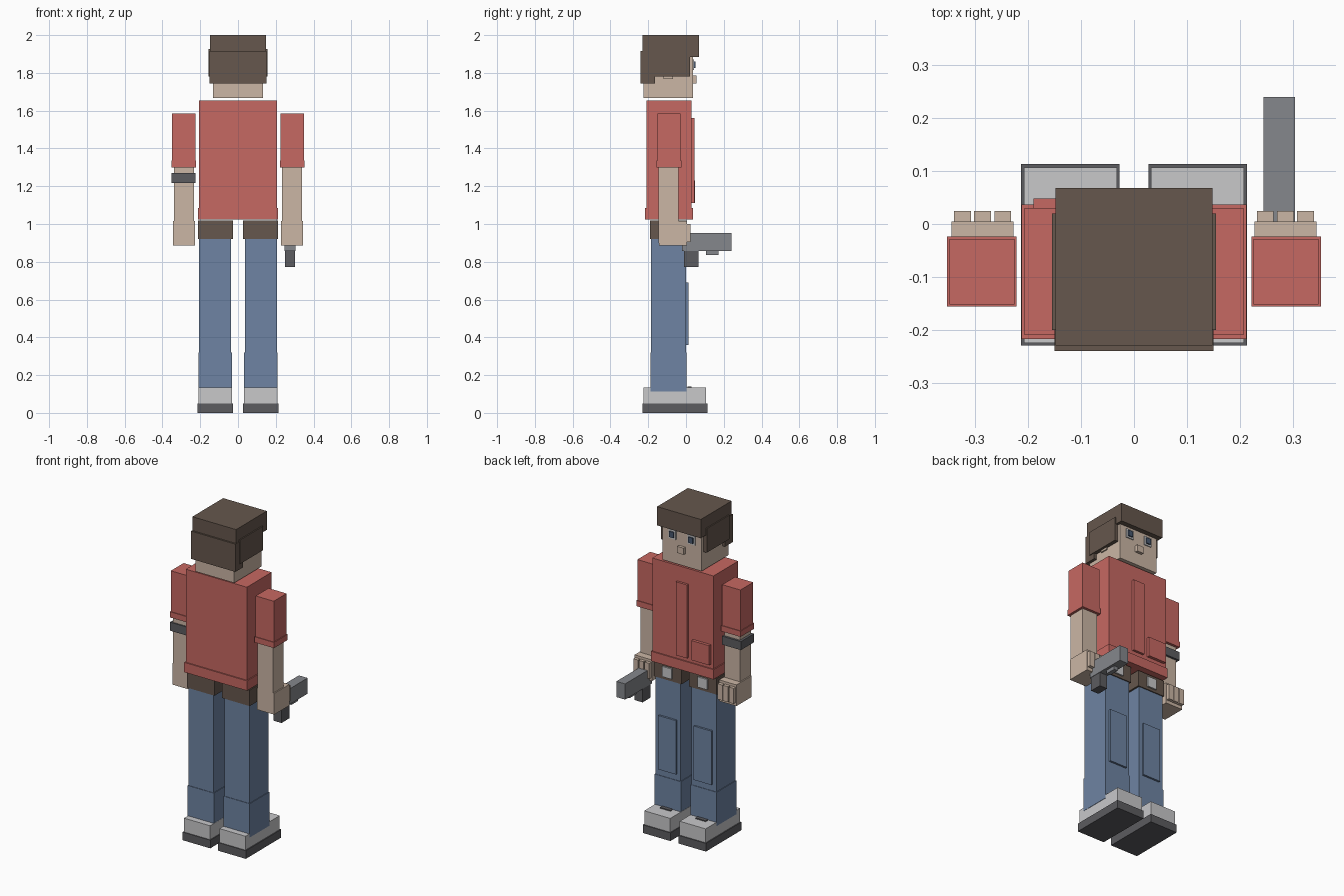
import bpy
import bmesh
from mathutils import Vector

cube = bpy.data.objects.get("Cube")
if cube:
    bpy.data.objects.remove(cube, do_unlink=True)


def material(name, *rgb):
    """Flat material from display RGB, converted to linear."""
    lin = [((c / 255 + 0.055) / 1.055) ** 2.4 for c in rgb] + [1.0]
    m = bpy.data.materials.new(name)
    m.use_nodes = True
    m.diffuse_color = lin
    bsdf = next(n for n in m.node_tree.nodes if n.type == 'BSDF_PRINCIPLED')
    bsdf.inputs["Base Color"].default_value = lin
    return m


RED = material("shirt red", 198, 104, 98)
SKIN = material("skin", 203, 182, 165)
BLUE = material("denim blue", 110, 132, 163)
BROWN = material("dark brown", 102, 87, 77)
LIGHT = material("light grey", 200, 200, 202)
DARK = material("dark grey", 92, 92, 96)
METAL = material("metal grey", 133, 135, 140)
IRIS = material("eye blue", 72, 88, 112)


def box(name, mat, x, y, z):
    """Block spanning the given (low, high) ranges."""
    lo, hi = (Vector(p) for p in zip(x, y, z))
    bm = bmesh.new()
    bmesh.ops.create_cube(bm, size=1)
    for v in bm.verts:
        v.co = (lo + hi) / 2 + v.co * (hi - lo)
    me = bpy.data.meshes.new(name)
    bm.to_mesh(me)
    bm.free()
    me.materials.append(mat)
    ob = bpy.data.objects.new(name, me)
    bpy.context.collection.objects.link(ob)
    return ob


def pair(name, mat, x, y, z):
    """Matching blocks on both sides of the body."""
    box("left_" + name, mat, x, y, z)
    box("right_" + name, mat, (-x[1], -x[0]), y, z)


def sym(w):
    return (-w, w)


# Shirt
box("shirt", RED, sym(.207), (-.21, .03), (1.03, 1.655))
box("shirt_hem", RED, sym(.213), (-.217, .037), (1.025, 1.085))
box("shirt_placket", RED, sym(.038), (.02, .044), (1.11, 1.56))
box("shirt_pocket", RED, (-.19, -.07), (.02, .048), (1.11, 1.23))

# Head and face
box("head", SKIN, sym(.132), (-.225, .037), (1.667, 1.95))
box("nose", SKIN, sym(.022), (.03, .055), (1.745, 1.785))
pair("ear", SKIN, (.12, .14), (-.12, -.07), (1.768, 1.85))
pair("eye_white", LIGHT, (.04, .09), (.03, .043), (1.815, 1.87))
pair("eye_iris", IRIS, (.05, .08), (.03, .05), (1.825, 1.86))

# Hair
box("hair_top", BROWN, sym(.148), (-.23, .068), (1.885, 2))
box("hair_back", BROWN, sym(.15), (-.24, -.165), (1.745, 1.915))
pair("hair_side", BROWN, (.12, .155), (-.2, .02), (1.78, 1.927))

# Arms and hands
pair("sleeve", RED, (.226, .349), (-.152, -.028), (1.31, 1.585))
pair("sleeve_cuff", RED, (.222, .353), (-.156, -.024), (1.3, 1.335))
pair("forearm", SKIN, (.234, .338), (-.146, -.04), (.9, 1.32))
pair("hand", SKIN, (.228, .345), (-.142, .005), (.885, 1.015))
for i in range(3):
    x = .232 + .038 * i
    pair(f"finger_{i + 1}", SKIN, (x, x + .032), (0, .025), (.905, 1))
box("watch", DARK, (-.353, -.226), (-.154, -.027), (1.218, 1.27))

# Held tool
box("tool_barrel", METAL, (.245, .304), (-.02, .24), (.857, .953))
box("tool_grip", DARK, (.249, .302), (-.01, .065), (.772, .87))
box("tool_trigger_guard", METAL, (.262, .288), (.105, .172), (.835, .86))

# Trousers and belt
pair("leg", BLUE, (.037, .206), (-.184, 0), (.12, .95))
pair("trouser_cuff", BLUE, (.033, .21), (-.187, .003), (.113, .32))
pair("knee_patch", BLUE, (.06, .18), (-.01, .012), (.36, .69))
pair("belt", BROWN, (.026, .212), (-.19, .006), (.92, 1.018))
pair("buckle", LIGHT, (.088, .152), (0, .015), (.937, 1))

# Shoes
pair("shoe", LIGHT, (.032, .208), (-.225, .107), (.04, .135))
pair("sole", DARK, (.027, .214), (-.23, .113), (0, .05))
pair("lace", DARK, (.085, .155), (.008, .03), (.13, .141))
